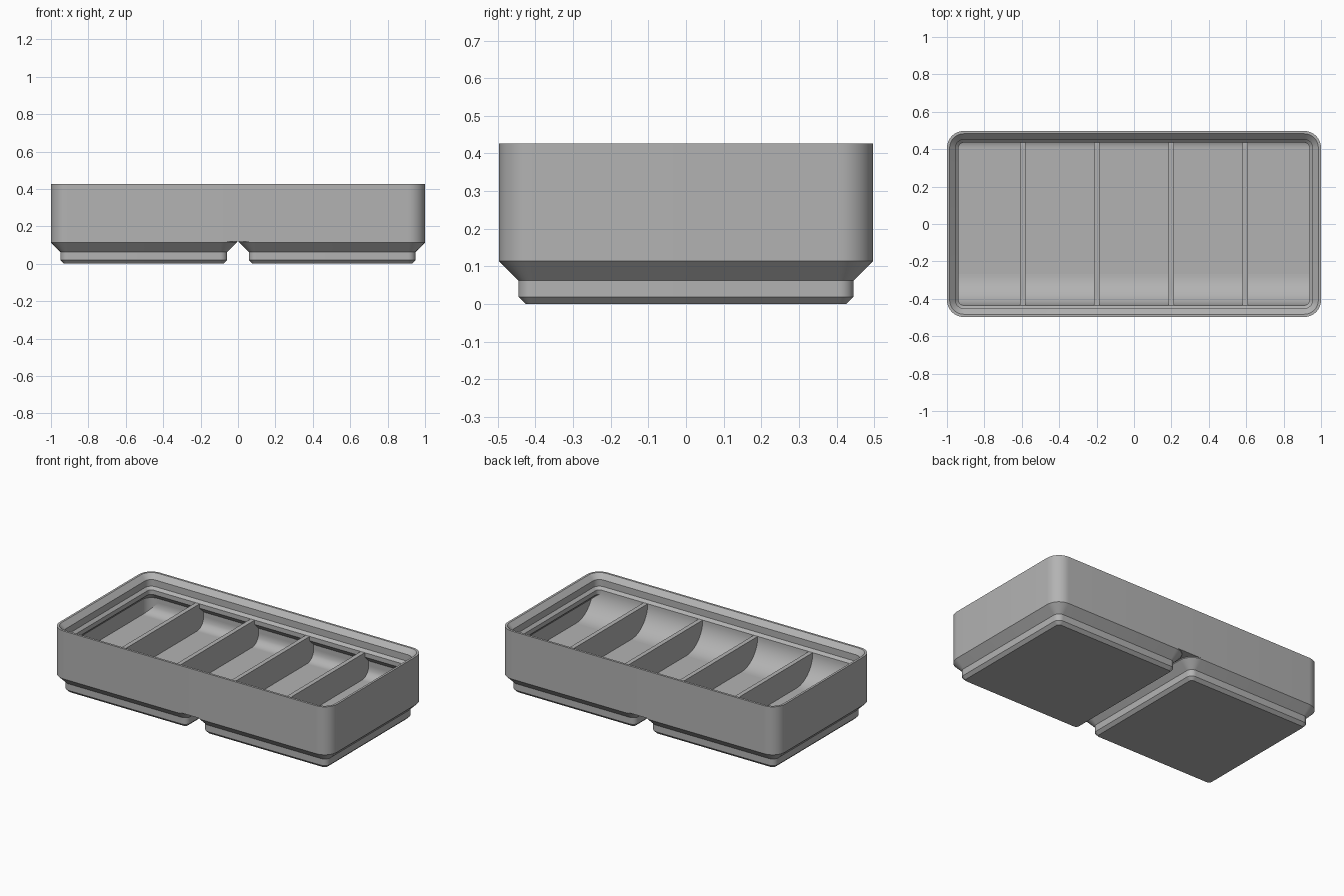
import bpy, bmesh, math

if "Cube" in bpy.data.objects:
    bpy.data.objects.remove(bpy.data.objects["Cube"])

S = 1 / 41.75               # working units are millimetres, scaled on output
HALF_X, HALF_Y = 41.75, 20.75
CORNER = 3.75
WALL, LIP = 0.95, 2.6       # insets of the wall and of the stacking lip
FLOOR, RIM = 7, 14          # compartment floor and divider top

grey = bpy.data.materials.new("grey_plastic")
grey.use_nodes = True
colour = (0.45, 0.45, 0.45, 1)
grey.diffuse_color = colour
grey.node_tree.nodes["Principled BSDF"].inputs["Base Color"].default_value = colour


def finish(name, bm):
    """Turn a bmesh into a scaled, coloured object."""
    bmesh.ops.recalc_face_normals(bm, faces=bm.faces)
    bmesh.ops.scale(bm, vec=(S, S, S), verts=bm.verts)
    mesh = bpy.data.meshes.new(name)
    bm.to_mesh(mesh)
    bm.free()
    mesh.materials.append(grey)
    obj = bpy.data.objects.new(name, mesh)
    bpy.context.collection.objects.link(obj)
    bpy.ops.object.select_all(action='DESELECT')
    obj.select_set(True)
    bpy.context.view_layer.objects.active = obj
    bpy.ops.object.shade_smooth_by_angle(angle=math.radians(30))
    return obj


def bridge(bm, loops):
    """Skin a row of matching loops and cap both ends."""
    rows = [[bm.verts.new(p) for p in loop] for loop in loops]
    n = len(rows[0])
    for a, b in zip(rows, rows[1:]):
        for i in range(n):
            j = (i + 1) % n
            bm.faces.new((a[i], a[j], b[j], b[i]))
    bm.faces.new(rows[0])
    bm.faces.new(rows[-1])


def rounded_loop(cx, hx, hy, r, z, steps=10):
    """Rounded rectangle at height z."""
    pts = []
    for k, (sx, sy) in enumerate(((1, 1), (-1, 1), (-1, -1), (1, -1))):
        for i in range(steps + 1):
            a = math.pi / 2 * (k + i / steps)
            pts.append((cx + sx * (hx - r) + r * math.cos(a),
                        sy * (hy - r) + r * math.sin(a), z))
    return pts


def arc(cy, cz, r, start, end, steps=16):
    angles = [math.radians(start + (end - start) * i / steps) for i in range(steps + 1)]
    return [(cy + r * math.cos(a), cz + r * math.sin(a)) for a in angles]


def strip(name, profile):
    """Run a y-z profile along x, tucking its ends inside the rounded corners."""
    bm = bmesh.new()
    loops = []
    for x, limit in ((-40.85, 19.4), (-39, 20), (39, 20), (40.85, 19.4)):
        loops.append([(x, max(-limit, min(limit, y)), z) for y, z in profile])
    bridge(bm, loops)
    return finish(name, bm)


# Outer wall, stacking lip, overhang and floor as one skin: (inset, height)
bm = bmesh.new()
shell = [(0, 5), (0, 17.8), (0.6, 17.8), (1.9, 16.5), (1.9, 14.7), (LIP, RIM),
         (LIP, 12.8), (WALL, 11.15), (WALL, FLOOR)]
bridge(bm, [rounded_loop(0, HALF_X - i, HALF_Y - i, CORNER - i, z) for i, z in shell])
finish("bin_body", bm)

# Two stepped feet: (half size, corner radius, height)
foot = [(17.8, 0.8, 0), (18.6, 1.6, 0.8), (18.6, 1.6, 2.6),
        (20.75, CORNER, 4.75), (20.75, CORNER, 5)]
for name, cx in (("left_foot", 21), ("right_foot", -21)):
    bm = bmesh.new()
    bridge(bm, [rounded_loop(cx, h, h, r, z) for h, r, z in foot])
    finish(name, bm)

# Curved scoop along the front wall
front = LIP - HALF_Y
depth = RIM - FLOOR
strip("front_scoop", arc(front + depth, RIM, depth, 180, 270)
      + [(front + depth, FLOOR - 0.5), (front - 0.75, FLOOR - 0.5), (front - 0.75, RIM)])

# Small fillet between the floor and the back wall
back, r = HALF_Y - WALL, 2.8
strip("back_fillet", arc(back - r, FLOOR + r, r, 270, 360)
      + [(back + 0.2, FLOOR + r), (back + 0.2, FLOOR - 0.5), (back - r, FLOOR - 0.5)])

# Four dividers making five equal compartments
thick = 1.2
pitch = (2 * (HALF_X - WALL) + thick) / 5
for k in range(4):
    bm = bmesh.new()
    bmesh.ops.create_cube(bm, size=1)
    bmesh.ops.scale(bm, vec=(thick, 40, RIM - FLOOR + 0.5), verts=bm.verts)
    bmesh.ops.translate(bm, vec=((k - 1.5) * pitch, 0, (RIM + FLOOR - 0.5) / 2), verts=bm.verts)
    finish("divider_%d" % (k + 1), bm)
